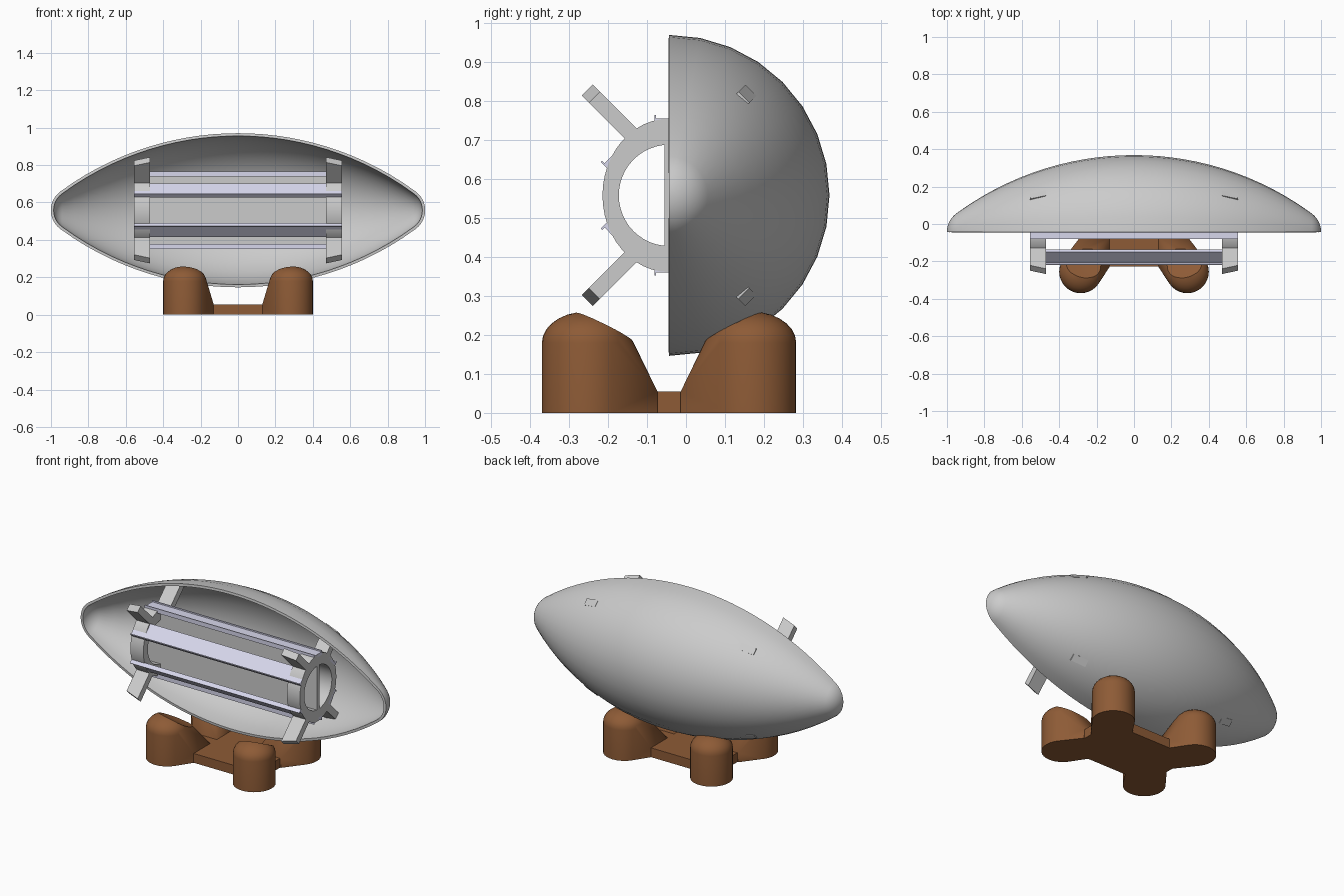
import bpy, bmesh
from math import sin, cos, pi, sqrt
from mathutils import Vector

if "Cube" in bpy.data.objects:
    bpy.data.objects.remove(bpy.data.objects["Cube"])

CY, CZ = -0.0435, 0.5585          # long axis of the pod
R_MAX, X_CAP, R_CAP = 0.412, 0.95, 0.10


def material(name, rgb):
    m = bpy.data.materials.new(name)
    m.diffuse_color = (*rgb, 1)
    m.use_nodes = True
    m.node_tree.nodes["Principled BSDF"].inputs["Base Color"].default_value = m.diffuse_color
    return m


BROWN = material("brown", (0.27, 0.105, 0.037))
LAVENDER = material("lavender", (0.68, 0.68, 0.84))


def finish(name, bm, loc, mat=None, mirror=(), cutter=None, solid=0, angle=35):
    """Mesh to object, cut, thicken, mirror about its origin, shade."""
    me = bpy.data.meshes.new(name)
    bm.to_mesh(me)
    bm.free()
    ob = bpy.data.objects.new(name, me)
    bpy.context.collection.objects.link(ob)
    ob.location = loc
    if mat:
        me.materials.append(mat)
    if solid:
        mod = ob.modifiers.new("thickness", 'SOLIDIFY')
        mod.thickness, mod.offset = solid, -1
    if cutter:
        mod = ob.modifiers.new("cut", 'BOOLEAN')
        mod.operation, mod.solver, mod.object = 'DIFFERENCE', 'EXACT', cutter
    if mirror:
        mod = ob.modifiers.new("mirror", 'MIRROR')
        mod.use_axis = ['X' in mirror, 'Y' in mirror, 'Z' in mirror]
        mod.use_mirror_merge = False
    bpy.ops.object.select_all(action='DESELECT')
    bpy.context.view_layer.objects.active = ob
    ob.select_set(True)
    bpy.ops.object.convert(target='MESH')
    bpy.ops.object.shade_smooth_by_angle(angle=angle * pi / 180)
    return ob


def spindle(sweep, segs):
    """Revolve the pod profile around x: long arc plus tangent round noses."""
    rad = (X_CAP ** 2 + (R_MAX - R_CAP) ** 2) / (2 * (R_MAX - R_CAP))
    half = [(X_CAP * i / 14, R_MAX - rad + sqrt(rad ** 2 - (X_CAP * i / 14) ** 2))
            for i in range(15)]
    a0 = pi / 2 - 0.632
    rs = R_CAP / sin(a0)
    half += [(X_CAP + rs * (cos(a0 * (1 - i / 6)) - cos(a0)), rs * sin(a0 * (1 - i / 6)))
             for i in range(1, 7)]
    prof = [(-x, r) for x, r in reversed(half[1:])] + half
    bm = bmesh.new()
    rows = [[bm.verts.new((x, r * sin(sweep * j / segs), r * cos(sweep * j / segs)))
             for x, r in prof] for j in range(segs + 1)]
    for a, b in zip(rows, rows[1:]):
        for i in range(len(prof) - 1):
            bm.faces.new((a[i], b[i], b[i + 1], a[i + 1]))
    bmesh.ops.remove_doubles(bm, verts=bm.verts, dist=1e-5)
    bm.normal_update()
    f = max(bm.faces, key=lambda f: f.calc_area())
    c = f.calc_center_median()
    if f.normal.dot(Vector((0, c.y, c.z))) < 0:
        bmesh.ops.reverse_faces(bm, faces=bm.faces)
    return bm


def prism(profile, x0, x1):
    """Extrude a y-z profile along x."""
    bm = bmesh.new()
    a = [bm.verts.new((x0, y, z)) for y, z in profile]
    b = [bm.verts.new((x1, y, z)) for y, z in profile]
    bm.faces.new(a)
    bm.faces.new(b[::-1])
    for i in range(len(a)):
        k = (i + 1) % len(a)
        bm.faces.new((a[i], b[i], b[k], a[k]))
    bmesh.ops.recalc_face_normals(bm, faces=bm.faces)
    return bm


AXIS = (0, CY, CZ)

# Half shell of the pod, open to the front
finish("half_shell", spindle(pi, 16), AXIS, solid=0.015)

# End rings of the inner frame
bm = bmesh.new()
N = 48
loops = []
for x, ry, rz in ((0.47, 0.171, 0.197), (0.555, 0.171, 0.197),
                  (0.555, 0.129, 0.130), (0.47, 0.129, 0.130)):
    loops.append([bm.verts.new((x, ry * cos(2 * pi * i / N), rz * sin(2 * pi * i / N)))
                  for i in range(N)])
for a, b in zip(loops, loops[1:] + loops[:1]):
    for i in range(N):
        k = (i + 1) % N
        bm.faces.new((a[i], a[k], b[k], b[i]))
bmesh.ops.recalc_face_normals(bm, faces=bm.faces)
finish("end_ring", bm, AXIS, mirror="X")

# Diagonal clips, tips cut to follow the shell
w = 0.0141
bm = prism([(-0.07 - w, 0.13 - w), (-0.07 + w, 0.13 + w),
            (-0.21 + w, 0.27 + w), (-0.21 - w, 0.27 - w)], 0.47, 0.555)
for v in bm.verts:
    if v.co.x > 0.5 and v.co.y < -0.15:
        v.co += Vector((0, 0.018, -0.018))
finish("clip", bm, AXIS, mirror="XYZ")

# Middle plate spanning between the rings
finish("middle_plate", prism([(-0.012, -0.18), (0.012, -0.18), (0.012, 0.18), (-0.012, 0.18)],
                             -0.555, 0.555), AXIS)

# Lipped rails along the frame
finish("edge_rail", prism([(0, 0.18), (-0.038, 0.18), (-0.038, 0.206), (-0.033, 0.206),
                           (-0.033, 0.198), (0, 0.198)], -0.555, 0.555),
       AXIS, LAVENDER, "YZ")
lo, hi = Vector((-0.169, 0.079)), Vector((-0.105, 0.144))
d = (hi - lo).normalized()
n = Vector((-d.y, d.x))
finish("side_rail", prism([hi, hi - n * 0.016, lo - n * 0.016, lo + n * 0.009,
                           lo + n * 0.009 + d * 0.005, lo + d * 0.005], -0.555, 0.555),
       AXIS, LAVENDER, "YZ")

# Stand: four domed posts flared toward the centre, cut to cradle the shell
cutter = finish("cradle_cutter", spindle(2 * pi, 64), AXIS)
cutter.hide_render = True
bpy.context.view_layer.update()
bm = bmesh.new()
px, py, pr = 0.285, -0.2115, 0.115
rings = [(0, 1), (0.18, 1)] + [(0.18 + 0.08 * sin(i * pi / 14), cos(i * pi / 14))
                               for i in range(1, 7)] + [(0.26, 0.01)]
for z, s in rings:
    for i in range(32):
        t = 2 * pi * i / 32
        bm.verts.new((px + pr * s * cos(t), py + pr * s * sin(t), z))
for x, y in ((0.13, -0.185), (0.13, -0.03), (0.29, -0.03)):
    for z in (0, 0.055):
        bm.verts.new((x, y, z))
res = bmesh.ops.convex_hull(bm, input=bm.verts)
junk = {g for g in res["geom_interior"] + res["geom_unused"] if isinstance(g, bmesh.types.BMVert)}
bmesh.ops.delete(bm, geom=list(junk), context='VERTS')
bmesh.ops.recalc_face_normals(bm, faces=bm.faces)
finish("stand_post", bm, (0, CY, 0), BROWN, "XY", cutter, angle=30)
bpy.data.objects.remove(cutter)

# Stand: low slab joining the posts
bm = bmesh.new()
bmesh.ops.create_cube(bm, size=1)
for v in bm.verts:
    v.co = Vector((v.co.x * 0.57, v.co.y * 0.37, (v.co.z + 0.5) * 0.055))
finish("stand_slab", bm, (0, CY, 0), BROWN)
